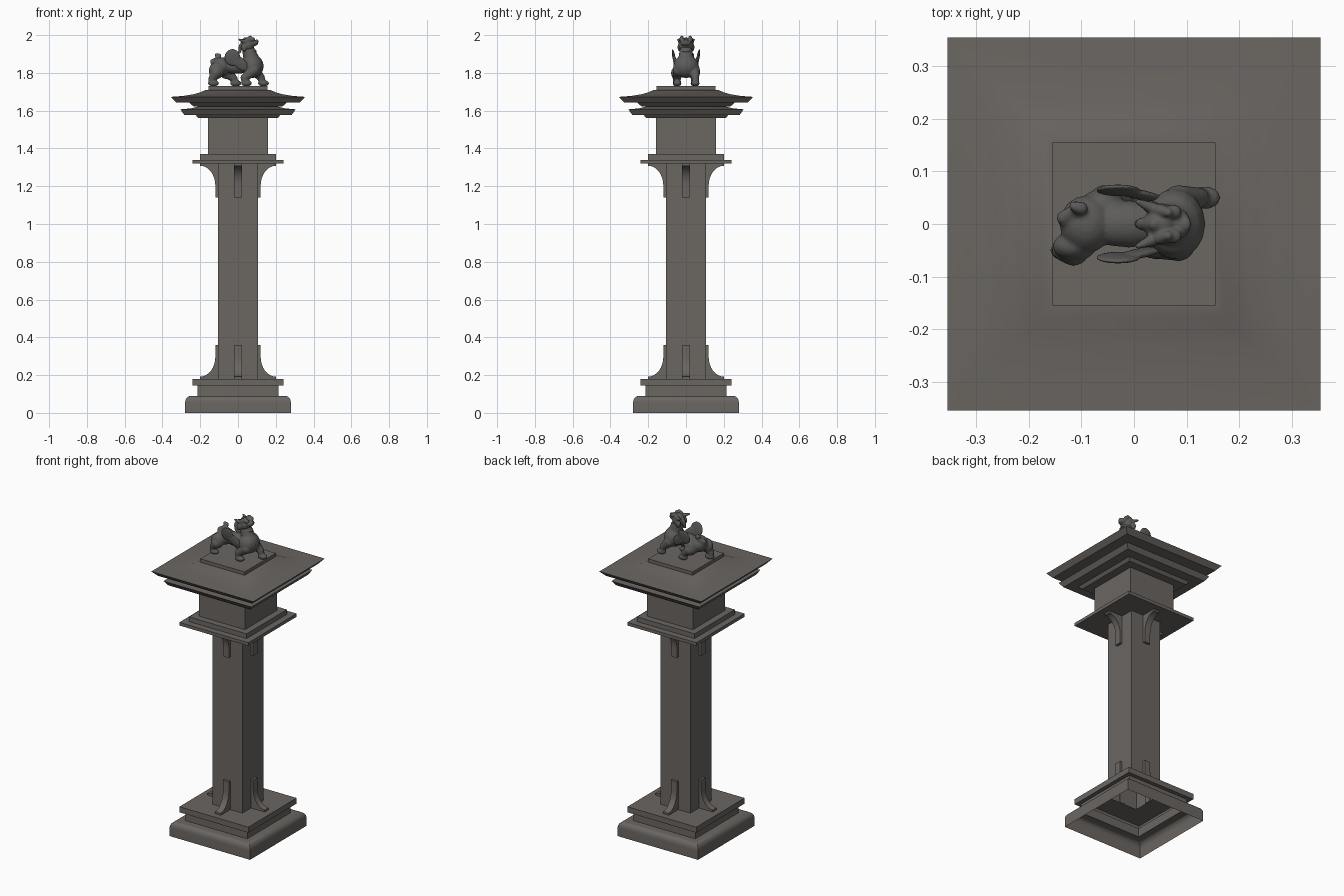
import bpy, bmesh, math
from mathutils import Vector, Matrix, Euler

if "Cube" in bpy.data.objects:
    bpy.data.objects.remove(bpy.data.objects["Cube"])


def material(name, rgb):
    m = bpy.data.materials.new(name)
    m.diffuse_color = (*rgb, 1)
    m.use_nodes = True
    m.node_tree.nodes["Principled BSDF"].inputs["Base Color"].default_value = m.diffuse_color
    return m


stone = material("warm grey stone", (0.145, 0.132, 0.121))
carving = material("dark grey carving", (0.108, 0.106, 0.102))


def finish(name, bm, mat, angle=30):
    me = bpy.data.meshes.new(name)
    bm.to_mesh(me)
    bm.free()
    ob = bpy.data.objects.new(name, me)
    bpy.context.collection.objects.link(ob)
    me.materials.append(mat)
    bpy.ops.object.select_all(action='DESELECT')
    ob.select_set(True)
    bpy.context.view_layer.objects.active = ob
    bpy.ops.object.shade_smooth_by_angle(angle=math.radians(angle))
    return ob


def square_shell(name, profile, cap=False):
    """Square rings of (half width, height), joined from bottom to top."""
    bm = bmesh.new()
    rings = [[bm.verts.new((sx * h, sy * h, z)) for sx, sy in
              ((-1, -1), (1, -1), (1, 1), (-1, 1))] for h, z in profile]
    for a, b in zip(rings, rings[1:]):
        for i in range(4):
            j = (i + 1) % 4
            bm.faces.new((a[i], a[j], b[j], b[i]))
    if cap:
        bm.faces.new(rings[-1])
    return finish(name, bm, stone)


# Hollow stepped base, shaft, capital and neck block
curve = [(0.25 + 0.03 * math.cos(t), 0.055 + 0.035 * math.sin(t))
         for t in [i * math.pi / 12 for i in range(7)]]
square_shell("base", [(0.28, 0)] + curve +
             [(0.215, 0.09), (0.215, 0.145), (0.24, 0.145), (0.24, 0.18), (0.105, 0.18)])
square_shell("shaft", [(0.105, 0.18), (0.105, 1.32)])
square_shell("capital", [(0.105, 1.32), (0.24, 1.32), (0.24, 1.34), (0.2, 1.34),
                         (0.2, 1.37), (0.16, 1.37)])
square_shell("neck_block", [(0.16, 1.37), (0.16, 1.56)])

# Two stacked roofs with a shallow sweep, and the statue plinth
square_shell("lower_roof", [(0.16, 1.56), (0.21, 1.56), (0.225, 1.578), (0.285, 1.578),
                            (0.305, 1.607), (0.25, 1.612), (0.21, 1.622), (0.18, 1.625)])
square_shell("upper_roof", [(0.18, 1.622), (0.235, 1.622), (0.258, 1.643), (0.328, 1.643),
                            (0.355, 1.673), (0.29, 1.678), (0.235, 1.687), (0.2, 1.697),
                            (0.173, 1.709), (0.15, 1.709)])
square_shell("plinth", [(0.155, 1.705), (0.155, 1.73)], cap=True)


# Curved brackets at foot and head of the shaft, one per side
def bracket(name, z0, up, turn):
    pts = [(0.10, 0), (0.20, 0), (0.20, 0.012)]
    for i in range(1, 9):
        t = i / 8 * math.pi / 2
        pts.append((0.20 - 0.08 * math.sin(t), 0.117 - 0.105 * math.cos(t)))
    pts += [(0.12, 0.18), (0.10, 0.18)]
    bm = bmesh.new()
    rot = Matrix.Rotation(turn, 4, 'Z')
    a, b = [[bm.verts.new(rot @ Vector((r, y, z0 + up * h))) for r, h in pts]
            for y in (-0.02, 0.02)]
    bm.faces.new(a)
    bm.faces.new(b)
    for i in range(len(pts)):
        j = (i + 1) % len(pts)
        bm.faces.new((a[i], a[j], b[j], b[i]))
    bmesh.ops.recalc_face_normals(bm, faces=bm.faces)
    finish(name, bm, stone)


for k in range(4):
    bracket(f"lower_bracket_{k}", 0.18, 1, k * math.pi / 2)
    bracket(f"upper_bracket_{k}", 1.32, -1, k * math.pi / 2)


# Statue helpers: ellipsoids and tapering limbs merged by a remesh
def blob(bm, loc, size, rot=(0, 0, 0)):
    m = (Matrix.Translation(loc) @ Euler(rot).to_matrix().to_4x4()
         @ Matrix.Diagonal((*size, 1)))
    bmesh.ops.create_uvsphere(bm, u_segments=16, v_segments=10, radius=1, matrix=m)


def limb(bm, path, steps=6):
    for p, q in zip(path, path[1:]):
        for i in range(steps + 1):
            x, y, z, r = Vector(p).lerp(Vector(q), i / steps)
            blob(bm, (x, y, z), (r, r, r))


def fuse(ob, voxel):
    r = ob.modifiers.new("blend", 'REMESH')
    r.mode = 'VOXEL'
    r.voxel_size = voxel
    r.use_smooth_shade = True
    s = ob.modifiers.new("soften", 'SMOOTH')
    s.iterations = 4


# Body, legs and tail of the winged beast
bm = bmesh.new()
blob(bm, (0.078, 0, 1.835), (0.058, 0.068, 0.062))
blob(bm, (-0.01, 0, 1.835), (0.09, 0.045, 0.04))
blob(bm, (-0.09, 0, 1.833), (0.052, 0.055, 0.05))
limb(bm, [(0.075, 0, 1.86, 0.044), (0.052, 0, 1.93, 0.032)])
for y, fx in ((-0.046, 0.045), (0.05, 0.135)):
    limb(bm, [(0.085, y * 0.85, 1.815, 0.032), (fx - 0.012, y, 1.775, 0.02),
              (fx - 0.008, y, 1.752, 0.018)])
    blob(bm, (fx, y, 1.745), (0.03, 0.022, 0.017))
for y, fx in ((-0.05, -0.13), (0.045, -0.012)):
    blob(bm, (fx * 0.45 - 0.055, y * 0.85, 1.812), (0.042, 0.028, 0.045))
    limb(bm, [(fx * 0.5 - 0.05, y, 1.80, 0.03), (fx - 0.008, y, 1.768, 0.019),
              (fx - 0.008, y, 1.75, 0.018)])
    blob(bm, (fx, y, 1.745), (0.03, 0.021, 0.017))
limb(bm, [(-0.12, 0, 1.835, 0.02), (-0.134, 0.012, 1.86, 0.014),
          (-0.112, 0.026, 1.872, 0.012), (-0.1, 0.03, 1.89, 0.013),
          (-0.115, 0.034, 1.895, 0.01)])
fuse(finish("beast_body", bm, carving, 60), 0.005)

# Head with open jaws, brows, horns, crest and beard
bm = bmesh.new()
blob(bm, (0.053, 0, 1.948), (0.034, 0.04, 0.038))
blob(bm, (0.084, 0, 1.958), (0.024, 0.029, 0.017), (0, -0.15, 0))
blob(bm, (0.076, 0, 1.918), (0.025, 0.026, 0.010), (0, 0.2, 0))
blob(bm, (0.1, 0, 1.968), (0.009, 0.014, 0.009))
limb(bm, [(0.085, 0, 1.913, 0.01), (0.08, 0, 1.895, 0.006)])
limb(bm, [(0.04, 0, 1.975, 0.014), (0.015, 0, 1.94, 0.012), (0.008, 0, 1.91, 0.008)])
for s in (-1, 1):
    blob(bm, (0.074, s * 0.023, 1.977), (0.017, 0.014, 0.012))
    limb(bm, [(0.05, s * 0.026, 1.973, 0.013), (0.065, s * 0.022, 1.989, 0.009)])
    limb(bm, [(0.036, s * 0.03, 1.965, 0.012), (0.008, s * 0.042, 1.976, 0.006)])
    blob(bm, (0.032, s * 0.033, 1.935), (0.016, 0.012, 0.022))
fuse(finish("beast_head", bm, carving, 60), 0.0035)

# Wings: flat leaves leaning outwards and swept back
for s, side in ((-1, "right"), (1, "left")):
    bm = bmesh.new()
    lean = -s * 0.17
    blob(bm, (-0.03, s * 0.064, 1.882), (0.043, 0.008, 0.046), (lean, 0, 0))
    blob(bm, (0.01, s * 0.056, 1.852), (0.03, 0.009, 0.058), (lean, -0.85, 0))
    fuse(finish(f"{side}_wing", bm, carving, 60), 0.0035)
